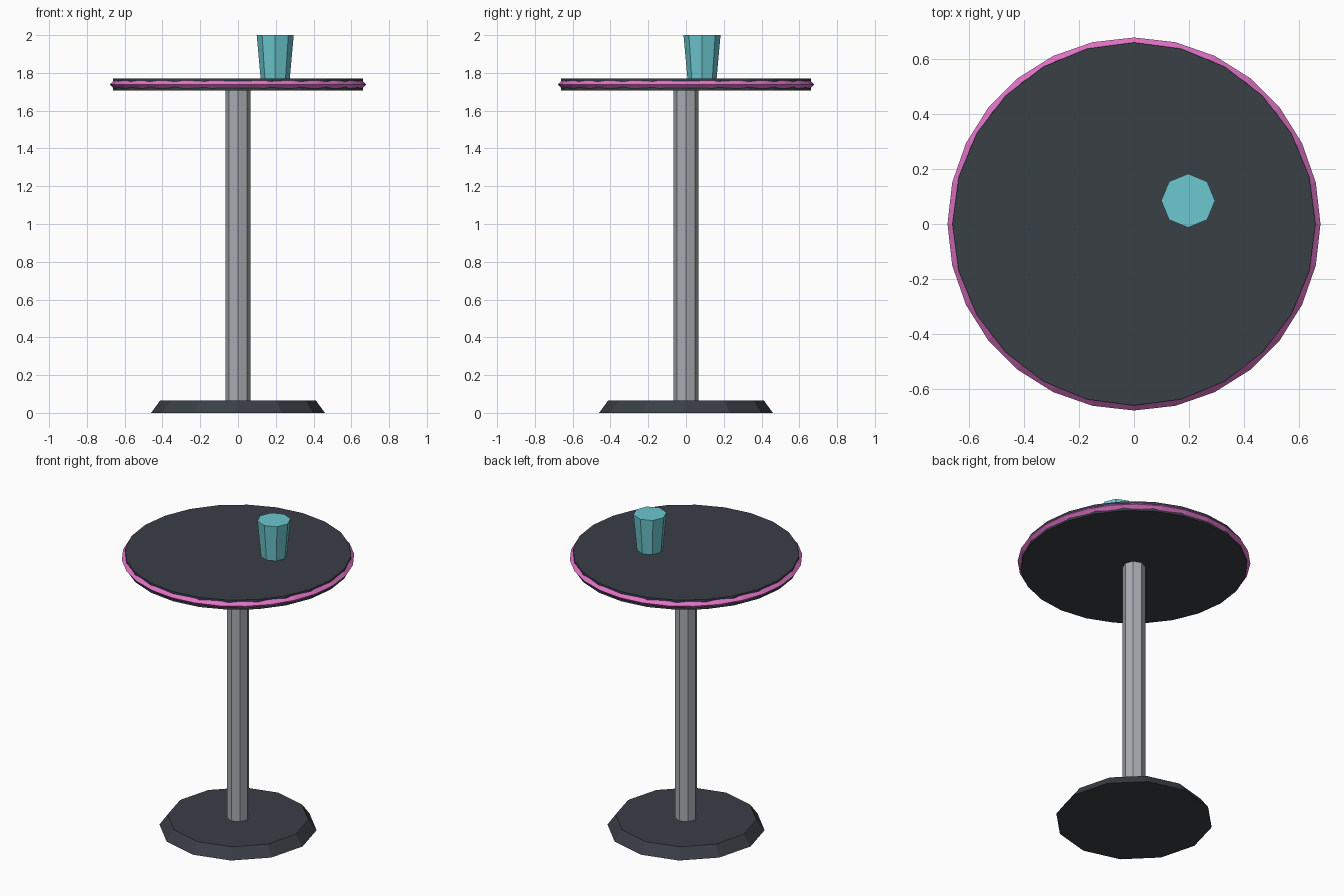
import bpy
import bmesh
import math

if "Cube" in bpy.data.objects:
    bpy.data.objects.remove(bpy.data.objects["Cube"])


def material(name, rgb):
    m = bpy.data.materials.new(name)
    m.diffuse_color = (*rgb, 1.0)
    m.use_nodes = True
    m.node_tree.nodes["Principled BSDF"].inputs["Base Color"].default_value = m.diffuse_color
    return m


DARK = material("charcoal", (0.042, 0.050, 0.061))
GREY = material("metal grey", (0.39, 0.41, 0.44))
PINK = material("neon pink", (0.74, 0.17, 0.57))
TEAL = material("teal glass", (0.15, 0.58, 0.63))


def lathe(name, profile, sides, mat, centre=(0, 0), closed=False):
    """Spin (radius, z) points around z; cap the ends, or join them if closed."""
    bm = bmesh.new()
    rings = []
    for r, z in profile:
        angles = [2 * math.pi * i / sides for i in range(sides)]
        rings.append([bm.verts.new((r * math.cos(a), r * math.sin(a), z)) for a in angles])
    pairs = list(zip(rings, rings[1:]))
    if closed:
        pairs.append((rings[-1], rings[0]))
    else:
        bm.faces.new(rings[0][::-1])
        bm.faces.new(rings[-1])
    for low, high in pairs:
        for i in range(sides):
            j = (i + 1) % sides
            bm.faces.new((low[i], low[j], high[j], high[i]))
    bmesh.ops.recalc_face_normals(bm, faces=bm.faces)
    mesh = bpy.data.meshes.new(name)
    bm.to_mesh(mesh)
    bm.free()
    mesh.materials.append(mat)
    obj = bpy.data.objects.new(name, mesh)
    obj.location = (*centre, 0)
    bpy.context.collection.objects.link(obj)
    return obj


# Sloped foot and octagonal post
lathe("base", [(0.46, 0.0), (0.412, 0.066)], 12, DARK)
lathe("post", [(0.066, 0.06), (0.066, 1.715)], 8, GREY)

# Round top with a glowing diamond-section rim
lathe("table_top", [(0.661, 1.708), (0.661, 1.77)], 24, DARK)
R, T, Z = 0.658, 0.021, 1.739
lathe("rim_light", [(R + T, Z), (R, Z + T), (R - T, Z), (R, Z - T)], 28, PINK, closed=True)

# Tapered tumbler standing on the top
lathe("tumbler", [(0.077, 1.768), (0.098, 2.0)], 8, TEAL, centre=(0.197, 0.085))
